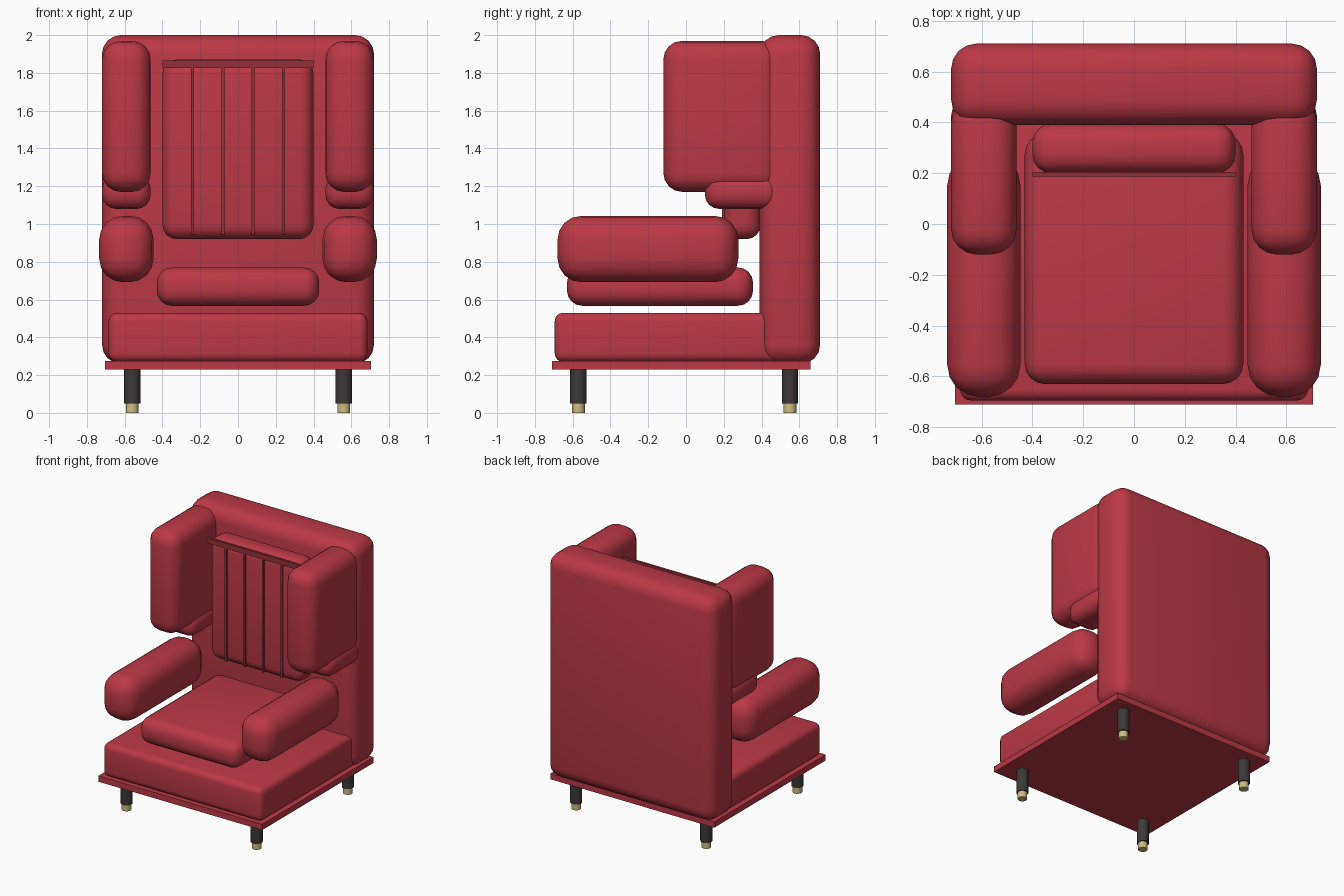
import bpy
from mathutils import Vector

cube = bpy.data.objects.get("Cube")
if cube:
    bpy.data.objects.remove(cube, do_unlink=True)


def material(name, colour):
    mat = bpy.data.materials.new(name)
    mat.use_nodes = True
    mat.diffuse_color = (*colour, 1)
    mat.node_tree.nodes["Principled BSDF"].inputs["Base Color"].default_value = (*colour, 1)
    return mat


RED = material("red upholstery", (0.50, 0.04, 0.06))
TRIM = material("dark red trim", (0.30, 0.03, 0.042))
DARK = material("dark leg", (0.045, 0.04, 0.038))
BRASS = material("brass tip", (0.62, 0.50, 0.23))


def box(name, low, high, mat, radius=0, segments=4):
    """Box between two corners, with optional rounded edges."""
    low, high = Vector(low), Vector(high)
    bpy.ops.mesh.primitive_cube_add(size=1, location=(low + high) / 2)
    obj = bpy.context.object
    obj.name = name
    obj.scale = high - low
    bpy.ops.object.transform_apply(location=False, rotation=False, scale=True)
    obj.data.materials.append(mat)
    if radius:
        bevel = obj.modifiers.new("rounding", "BEVEL")
        bevel.width = radius
        bevel.segments = segments
        bpy.ops.object.modifier_apply(modifier=bevel.name)
        bpy.ops.object.shade_smooth_by_angle()
    return obj


def post(name, x, y, bottom, top, radius, mat):
    bpy.ops.mesh.primitive_cylinder_add(vertices=24, radius=radius, depth=top - bottom,
                                        location=(x, y, (bottom + top) / 2))
    bpy.context.object.name = name
    bpy.context.object.data.materials.append(mat)
    bpy.ops.object.shade_smooth_by_angle()


# Base and back
box("plinth", (-0.705, -0.71, 0.23), (0.705, 0.66, 0.275), RED)
box("seat_base", (-0.685, -0.695, 0.27), (0.685, 0.5, 0.53), RED, 0.045)
box("backrest", (-0.72, 0.39, 0.26), (0.72, 0.71, 2.0), RED, 0.1)

# Cushions
box("seat_cushion", (-0.43, -0.63, 0.567), (0.43, 0.355, 0.77), RED, 0.08)
box("back_cushion", (-0.4, 0.2, 0.92), (0.4, 0.395, 1.87), RED, 0.075)

# Trim on the back cushion
box("trim_rail", (-0.4, 0.187, 1.825), (0.4, 0.205, 1.865), TRIM)
for i in range(4):
    x = -0.24 + 0.16 * i
    box(f"trim_strip_{i + 1}", (x - 0.008, 0.19, 0.945), (x + 0.008, 0.206, 1.83), TRIM)

# Side parts and legs
for side, s in (("left", 1), ("right", -1)):
    def padded(name, inner, outer, y, z, radius):
        xs = sorted((s * inner, s * outer))
        box(f"{side}_{name}", (xs[0], y[0], z[0]), (xs[1], y[1], z[1]), RED, radius)

    padded("wing", 0.462, 0.72, (-0.12, 0.5), (1.17, 1.97), 0.1)
    padded("wing_support", 0.462, 0.72, (0.1, 0.5), (1.08, 1.26), 0.075)
    padded("armrest", 0.447, 0.735, (-0.68, 0.277), (0.692, 1.043), 0.125)
    for end, y in (("front", -0.57), ("back", 0.55)):
        post(f"{side}_{end}_leg", s * 0.56, y, 0.05, 0.235, 0.043, DARK)
        post(f"{side}_{end}_leg_tip", s * 0.56, y, 0, 0.052, 0.034, BRASS)
